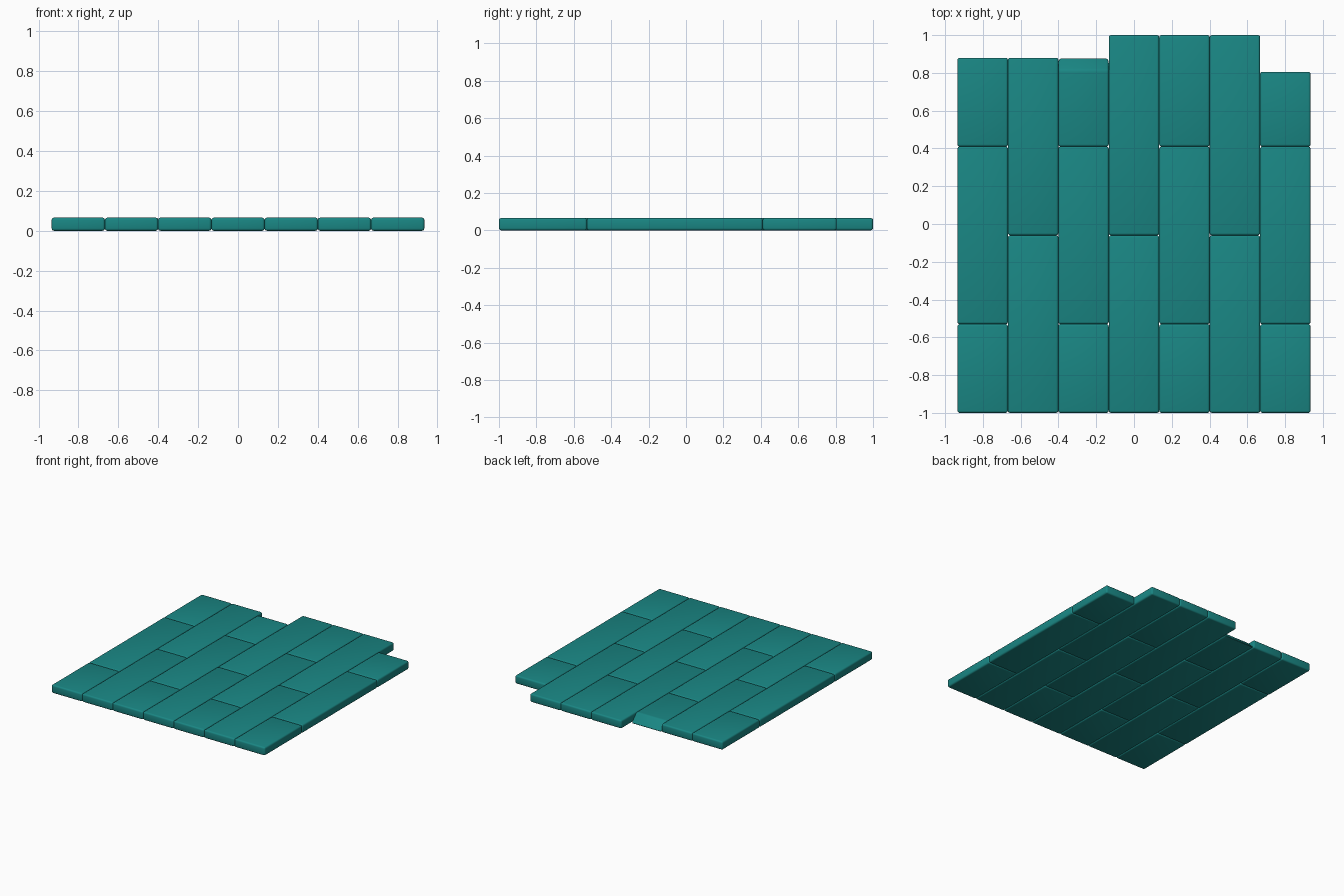
import bpy, bmesh

if "Cube" in bpy.data.objects:
    bpy.data.objects.remove(bpy.data.objects["Cube"])

PITCH = 0.267    # plank width, planks sit edge to edge
HEIGHT = 0.066
BEVEL = 0.012

teal = bpy.data.materials.new("teal")
teal.diffuse_color = (0.01, 0.24, 0.23, 1)
teal.use_nodes = True
teal.node_tree.nodes["Principled BSDF"].inputs["Base Color"].default_value = teal.diffuse_color


def plank(name, x, y0, y1, slope=0.0):
    """Rounded board from y0 to y1; slope pulls back the top of its far end."""
    bm = bmesh.new()
    bmesh.ops.create_cube(bm, size=1)
    for v in bm.verts:
        far, top = v.co.y > 0, v.co.z > 0
        v.co.x = x + v.co.x * PITCH
        v.co.y = y1 if far else y0
        v.co.z = HEIGHT if top else 0
        if far and top:
            v.co.y -= slope
    bmesh.ops.bevel(bm, geom=bm.edges[:], offset=BEVEL, segments=3,
                    profile=0.5, affect='EDGES')
    mesh = bpy.data.meshes.new(name)
    bm.to_mesh(mesh)
    bm.free()
    mesh.materials.append(teal)
    obj = bpy.data.objects.new(name, mesh)
    bpy.context.collection.objects.link(obj)
    bpy.context.view_layer.objects.active = obj
    obj.select_set(True)


# Staggered rows of boards: joint positions along y for each column
A, B, C = -0.53, -0.06, 0.41
columns = [
    [-1, A, C, 0.88],
    [-1, B, 0.88],
    [-1, A, C, 0.88],   # last board has a slanted end
    [-1, B, 1],
    [-1, A, C, 1],
    [-1, B, 1],
    [-1, A, C, 0.805],
]
# Column 4 and 5 boards follow the same joints, ending at the far edge
columns[4] = [-1, A, C, 1]

for i, joints in enumerate(columns):
    x = (i - 3) * PITCH
    for j, (y0, y1) in enumerate(zip(joints, joints[1:])):
        slanted = i == 2 and j == len(joints) - 2
        plank(f"plank_{i}_{j}", x, y0, y1, 0.065 if slanted else 0)

# Smooth the rounded edges
bpy.ops.object.shade_smooth_by_angle(angle=0.7)
